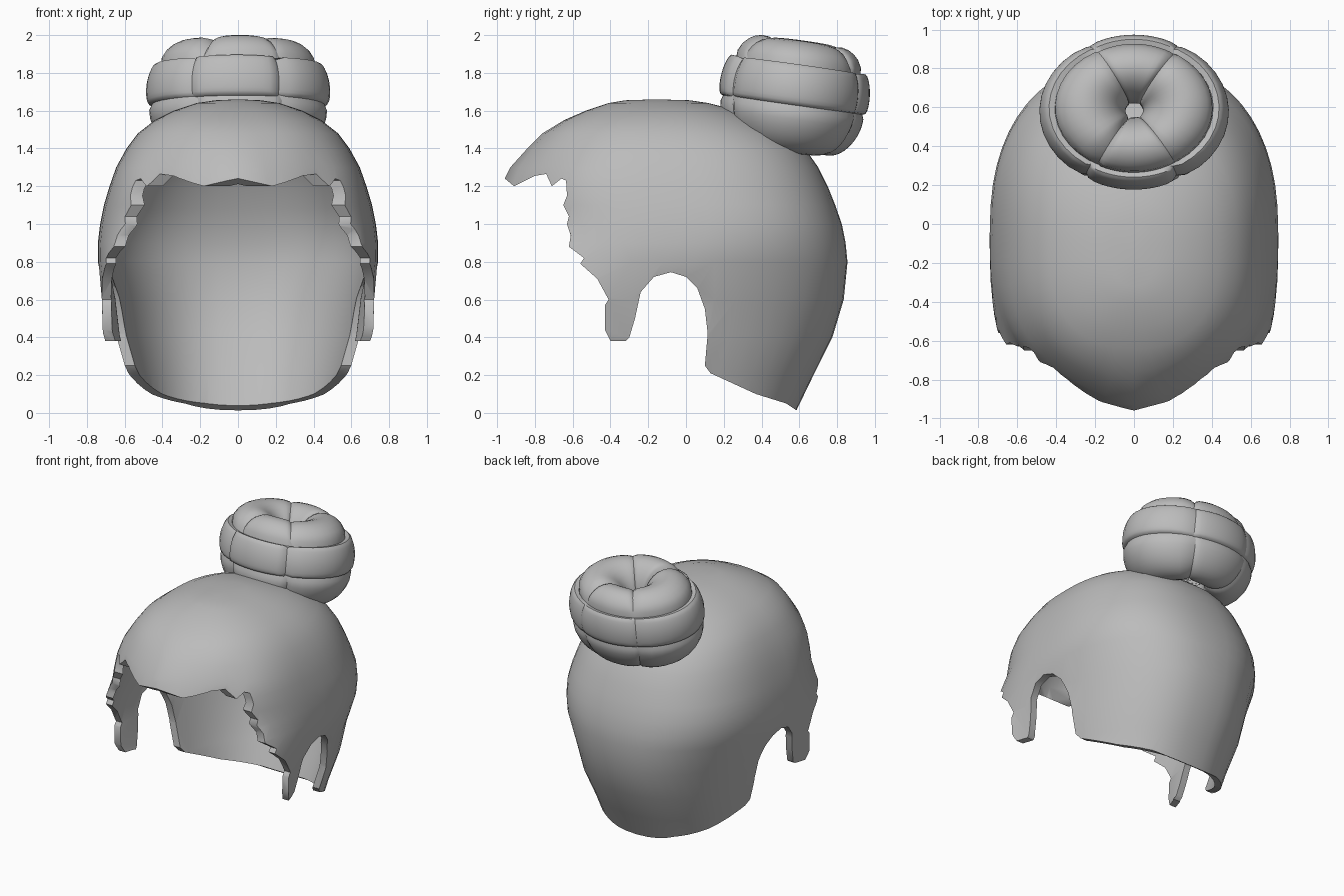
import bpy, bmesh, random
from math import sin, cos, pi, radians
from mathutils import Matrix, Vector

if "Cube" in bpy.data.objects:
    bpy.data.objects.remove(bpy.data.objects["Cube"])
random.seed(4)

mat = bpy.data.materials.new("hair grey")
mat.use_nodes = True
GREY = (0.5, 0.5, 0.5, 1)
mat.diffuse_color = GREY
mat.node_tree.nodes["Principled BSDF"].inputs["Base Color"].default_value = GREY


def make_object(name, bm):
    bmesh.ops.recalc_face_normals(bm, faces=bm.faces)
    mesh = bpy.data.meshes.new(name)
    bm.to_mesh(mesh)
    bm.free()
    mesh.materials.append(mat)
    obj = bpy.data.objects.new(name, mesh)
    bpy.context.collection.objects.link(obj)
    return obj


def smooth(obj, angle):
    bpy.ops.object.select_all(action='DESELECT')
    obj.select_set(True)
    bpy.context.view_layer.objects.active = obj
    bpy.ops.object.shade_smooth_by_angle(angle=radians(angle))


def signed_pow(v, e):
    return abs(v) ** e * (1 if v >= 0 else -1)


# Head dome: height, half width front, half width back, front y, back y,
# front squareness exponent, length of the pointed brow
LEVELS = [
    (1.655, .12, .12, -.32, .02, .9, 0), (1.64, .22, .22, -.41, .12, .88, 0),
    (1.60, .34, .34, -.53, .28, .85, 0), (1.55, .44, .44, -.625, .40, .8, .02),
    (1.48, .53, .53, -.70, .53, .76, .06), (1.40, .59, .59, -.74, .63, .72, .10),
    (1.30, .645, .645, -.79, .70, .68, .14), (1.2, .68, .68, -.82, .75, .67, .16),
    (1.1, .71, .71, -.82, .79, .67, .1), (1.0, .73, .73, -.83, .825, .68, 0),
    (.9, .742, .742, -.94, .845, .74, 0), (.8, .742, .742, -1.1, .855, .82, 0),
    (.6, .725, .70, -1.4, .835, .95, 0), (.4, .72, .675, -1.4, .775, 1, 0),
    (.2, .70, .62, -1.3, .675, 1, 0), (-.1, .65, .57, -1.2, .53, 1, 0)]
SEGS = 56
BROW_HALF = .45


def build_dome():
    bm = bmesh.new()
    rings = []
    for z, wf, wb, yf, yb, ef, tip in LEVELS:
        mid = min(0, (yf + yb) / 2)
        ring = []
        for i in range(SEGS):
            a = 2 * pi * i / SEGS
            back = sin(a) >= 0
            e = 2 / 2.35 if back else ef
            w, depth = (wb, yb - mid) if back else (wf, mid - yf)
            x = w * signed_pow(cos(a), e)
            y = mid + depth * signed_pow(sin(a), e)
            if not back:
                y -= tip * max(0, 1 - abs(x) / BROW_HALF)
            ring.append(bm.verts.new((x, y, z)))
        rings.append(ring)
    for upper, lower in zip(rings, rings[1:]):
        for i in range(SEGS):
            j = (i + 1) % SEGS
            bm.faces.new((upper[i], upper[j], lower[j], lower[i]))
    top = bm.verts.new((0, -.16, 1.66))
    for i in range(SEGS):
        bm.faces.new((top, rings[0][i], rings[0][(i + 1) % SEGS]))
    bm.faces.new(rings[-1])
    return make_object("hair_cap", bm)


# Side outline of the cut: nape, ear notch, sideburn, ragged edge, fringe
OUTLINE = [
    (-1.3, 1.9), (1.2, 1.9), (1.2, -.08), (.68, -.08), (.59, .01), (.53, .05),
    (.37, .10), (.13, .21), (.10, .25), (.115, .42), (.10, .55), (.06, .66),
    (0, .72), (-.08, .745), (-.17, .72), (-.24, .64), (-.27, .50), (-.30, .40),
    (-.32, .38), (-.40, .38), (-.43, .44), (-.43, .57), (-.41, .60),
    (-.47, .71), (-.56, .79), (-.54, .82), (-.62, .88), (-.61, .94),
    (-.63, 1.0), (-.62, 1.04), (-.65, 1.10), (-.63, 1.15), (-.635, 1.23),
    (-.66, 1.24), (-.71, 1.20), (-.74, 1.265), (-.80, 1.255), (-.91, 1.20),
    (-.97, 1.25), (-1.3, 1.5)]


def build_cutter():
    bm = bmesh.new()
    face = bm.faces.new([bm.verts.new((-1, y, z)) for y, z in OUTLINE])
    out = bmesh.ops.extrude_face_region(bm, geom=[face])
    moved = [g for g in out["geom"] if isinstance(g, bmesh.types.BMVert)]
    bmesh.ops.translate(bm, verts=moved, vec=(2, 0, 0))
    return make_object("trim_helper", bm)


cap = build_dome()
cutter = build_cutter()
cutter.hide_render = True
shell = cap.modifiers.new("thickness", 'SOLIDIFY')
shell.thickness = .05
shell.offset = -1
trim = cap.modifiers.new("trim", 'BOOLEAN')
trim.operation = 'INTERSECT'
trim.solver = 'EXACT'
trim.object = cutter
deps = bpy.context.evaluated_depsgraph_get()
trimmed = bpy.data.meshes.new_from_object(cap.evaluated_get(deps))
cap.modifiers.clear()
cap.data = trimmed
bpy.data.objects.remove(cutter)
smooth(cap, 40)


# Bun: padded panels wrapped round a flattened, tilted ring
TILT = Matrix.Translation((0, .575, 1.685)) @ Matrix.Rotation(radians(-8), 4, 'X')


def bun_point(az, p, swell):
    r = .255 + .23 * swell * cos(p)
    return TILT @ Vector((r * cos(az), .82 * r * sin(az), .298 * swell * sin(p)))


def build_panel(name, az0, az1, p0, p1, swell, n=14):
    bm = bmesh.new()
    grid = []
    for i in range(n + 1):
        u = 2 * i / n - 1
        row = []
        for j in range(n + 1):
            v = 2 * j / n - 1
            dip = 1 - .07 * (u * u + v * v) / 2 - .14 * max(abs(u), abs(v)) ** 10
            az = radians(az0 + (az1 - az0) * (u + 1) / 2)
            p = radians(p0 + (p1 - p0) * (v + 1) / 2)
            row.append(bm.verts.new(bun_point(az, p, swell * dip)))
        grid.append(row)
    for i in range(n):
        for j in range(n):
            bm.faces.new((grid[i][j], grid[i + 1][j],
                          grid[i + 1][j + 1], grid[i][j + 1]))
    smooth(make_object(name, bm), 50)


GORES = {"left": (-64, 63), "back": (60, 120), "right": (117, 244), "front": (241, 299)}
ROWS = {"top": (185, 34, .98), "middle": (38, -14, 1.03), "lower": (-8, -130, 1.03)}
for row, (p0, p1, swell) in ROWS.items():
    for side, (a0, a1) in GORES.items():
        shift = random.uniform(-4, 4)
        size = swell + random.uniform(-.02, .02)
        if side in ("front", "back"):
            size -= .02
        build_panel(f"bun_{row}_{side}", a0 + shift - 3, a1 + shift + 3,
                    p0, p1, size)
